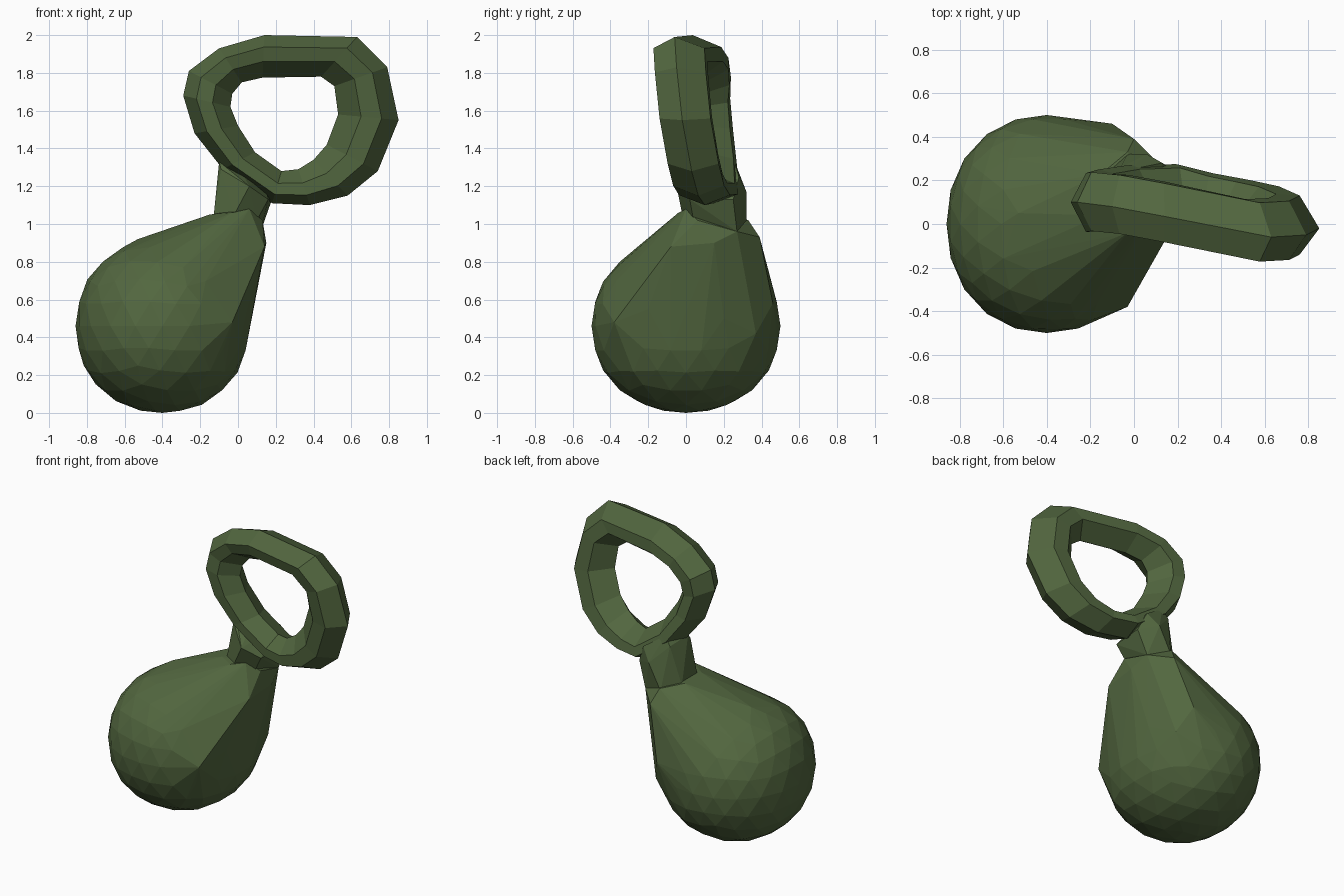
import bpy, bmesh
from mathutils import Vector

mat = bpy.data.materials.new("dark_green")
mat.diffuse_color = (0.085, 0.135, 0.05, 1)


def finish(bm, name):
    bmesh.ops.recalc_face_normals(bm, faces=bm.faces)
    me = bpy.data.meshes.new(name)
    bm.to_mesh(me)
    bm.free()
    me.materials.append(mat)
    ob = bpy.data.objects.new(name, me)
    bpy.context.collection.objects.link(ob)
    return ob


def hull(bm):
    res = bmesh.ops.convex_hull(bm, input=bm.verts[:])
    junk = {g for g in res["geom_interior"] + res["geom_unused"]
            if isinstance(g, bmesh.types.BMVert)}
    bmesh.ops.delete(bm, geom=list(junk), context='VERTS')


# Leaning pear-shaped body: slightly boxy ball drawn out to the shoulder points
bm = bmesh.new()
bmesh.ops.create_icosphere(bm, subdivisions=3, radius=1)
for v in bm.verts:
    c = v.co / sum(abs(k) ** 2.12 for k in v.co) ** (1 / 2.12)
    v.co = Vector((-0.4 + 0.46 * c.x, 0.5 * c.y, 0.46 + 0.46 * c.z))
for p in [(-0.15, 0.04, 1.05), (-0.15, 0.23, 1.05), (-0.03, -0.04, 1.06),
          (0.06, 0.0, 1.08), (0.13, 0.06, 1.02), (0.15, 0.15, 0.9),
          (0.14, -0.08, 0.88), (0.0, 0.39, 0.93), (0.12, 0.27, 0.96),
          (-0.03, 0.33, 1.02), (-0.03, -0.38, 0.48), (-0.1, 0.46, 0.58),
          (-0.53, 0.05, 0.92), (0.05, 0.2, 0.5), (0.05, -0.2, 0.55),
          (-0.03, 0.37, 0.42), (-0.07, 0.28, 0.22), (-0.07, -0.28, 0.22)]:
    bm.verts.new(p)
hull(bm)
finish(bm, "body")

# Short angular neck running up into the ring
bm = bmesh.new()
for p in [(-0.13, 0.06, 1.03), (-0.13, 0.23, 1.03), (-0.02, -0.02, 1.05),
          (0.1, 0.04, 1.02), (0.12, 0.27, 0.96), (-0.03, 0.32, 1.0),
          (-0.09, 0.08, 1.29), (-0.06, 0.26, 1.29), (0.06, -0.05, 1.2),
          (0.16, 0.02, 1.13), (0.18, 0.25, 1.13), (0.06, 0.32, 1.17),
          (-0.1, 0.12, 1.33), (-0.02, 0.25, 1.35), (0.13, 0.28, 1.25)]:
    bm.verts.new(p)
hull(bm)
finish(bm, "neck")

# Tilted, slightly twisted ring: (outer x, y, outer z, inner x, inner z)
loop = [(-0.29, 0.10, 1.68, -0.04, 1.62), (-0.26, 0.10, 1.81, -0.03, 1.69),
        (-0.10, 0.08, 1.93, 0.02, 1.75), (0.14, 0.035, 2.00, 0.13, 1.775),
        (0.63, -0.06, 1.99, 0.44, 1.78), (0.79, -0.05, 1.83, 0.51, 1.73),
        (0.85, -0.02, 1.55, 0.53, 1.58), (0.74, 0.03, 1.28, 0.47, 1.42),
        (0.58, 0.065, 1.15, 0.40, 1.34), (0.38, 0.10, 1.10, 0.32, 1.29),
        (0.18, 0.145, 1.11, 0.23, 1.28), (-0.08, 0.14, 1.29, 0.09, 1.38),
        (-0.23, 0.12, 1.48, 0.00, 1.52)]
section = [(0, 0), (0.28, -0.13), (0.62, -0.12),
           (1, 0), (0.62, 0.135), (0.28, 0.14)]
bm = bmesh.new()
rings = []
for ox, oy, oz, ix, iz in loop:
    ring = []
    for t, d in section:
        dx, dz = (ix - ox) * t, (iz - oz) * t
        ring.append(bm.verts.new((ox + dx, oy - 0.13 * dx - 0.18 * dz + d,
                                  oz + dz)))
    rings.append(ring)
for a, b in zip(rings, rings[1:] + rings[:1]):
    for i in range(6):
        j = (i + 1) % 6
        bm.faces.new((a[i], a[j], b[j], b[i]))
finish(bm, "ring")
